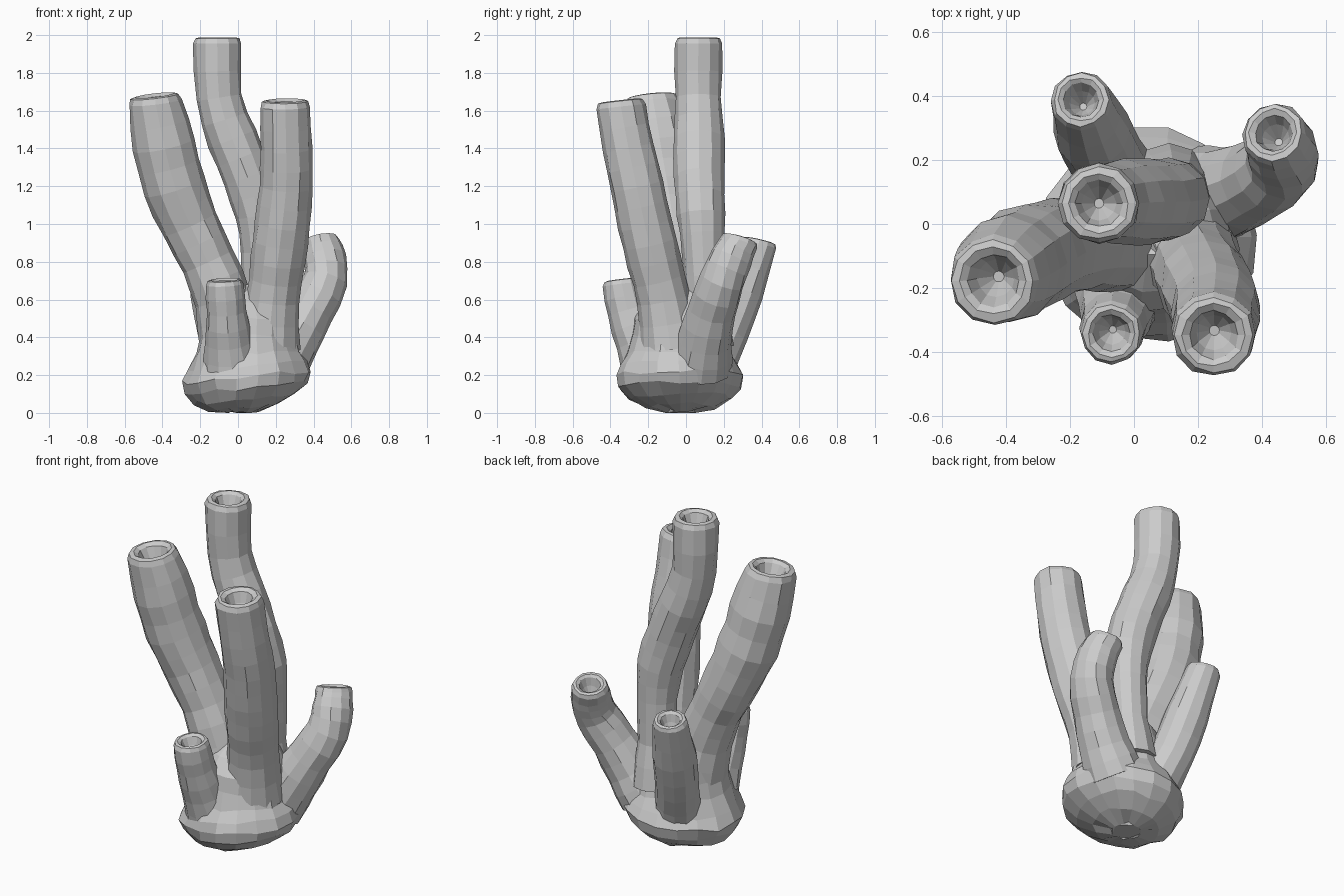
import bpy, bmesh, math, random
from mathutils import Vector
from mathutils.geometry import interpolate_bezier

if "Cube" in bpy.data.objects:
    bpy.data.objects.remove(bpy.data.objects["Cube"])

random.seed(4)
SIDES = 12


def loft(name, rings):
    """Closed mesh from a list of rings; the first and last rings are capped."""
    bm = bmesh.new()
    loops = [[bm.verts.new(p) for p in ring] for ring in rings]
    n = len(rings[0])
    for a, b in zip(loops, loops[1:]):
        for i in range(n):
            j = (i + 1) % n
            bm.faces.new((a[i], a[j], b[j], b[i]))
    bm.faces.new(loops[0][::-1])
    bm.faces.new(loops[-1])
    bmesh.ops.recalc_face_normals(bm, faces=bm.faces)
    me = bpy.data.meshes.new(name)
    bm.to_mesh(me)
    bm.free()
    ob = bpy.data.objects.new(name, me)
    bpy.context.collection.objects.link(ob)
    return ob


def ring(c, t, r, jitter=0.0):
    u = Vector((0, 1, 0)).cross(t).normalized()
    v = t.cross(u)
    pts = []
    for i in range(SIDES):
        a = 2 * math.pi * i / SIDES
        k = r * (1 + random.uniform(-jitter, jitter))
        pts.append(c + u * k * math.cos(a) + v * k * math.sin(a))
    return pts


def tube(name, path):
    """Tube along (x, y, z, radius) points, with a rounded rim and funnel mouth."""
    pts = [Vector(p[:3]) for p in path]
    rad = [p[3] for p in path]
    last = len(pts) - 1
    tan = [(pts[min(i + 1, last)] - pts[max(i - 1, 0)]) / 2 for i in range(last + 1)]
    tan[0] *= 2
    tan[-1] *= 2
    cs, rs = [], []
    for i in range(last):
        seg = interpolate_bezier(pts[i], pts[i] + tan[i] / 3,
                                 pts[i + 1] - tan[i + 1] / 3, pts[i + 1], 3)
        for k in range(2):
            cs.append(seg[k])
            rs.append((rad[i] + (rad[i + 1] - rad[i]) * k / 2) * random.uniform(0.985, 1.025))
    cs.append(pts[-1])
    rs.append(rad[-1])
    rings = []
    for i in range(len(cs)):
        t = (cs[min(i + 1, len(cs) - 1)] - cs[max(i - 1, 0)]).normalized()
        if i == len(cs) - 1:
            t = (t + Vector((0, 0, 0.6))).normalized()   # mouths sit nearly level
        rings.append(ring(cs[i], t, rs[i], 0.03))
    r = rad[-1]
    for up, k in ((0.22, 0.9), (0.26, 0.74), (0.15, 0.58), (-0.3, 0.42), (-0.8, 0.12)):
        rings.append(ring(pts[-1] + t * up * r, t, r * k, 0.04))
    return loft(name, rings)


# Rounded base lump: (z, radius, x centre, y centre)
profile = [(0.005, 0.08, 0.03, -0.03), (0.03, 0.18, 0.03, -0.03), (0.075, 0.27, 0.035, -0.03),
           (0.13, 0.32, 0.045, -0.035), (0.19, 0.335, 0.05, -0.035), (0.25, 0.31, 0.05, -0.04),
           (0.32, 0.275, 0.055, -0.04), (0.41, 0.25, 0.055, -0.04), (0.50, 0.235, 0.06, -0.035),
           (0.59, 0.19, 0.06, -0.02), (0.67, 0.10, 0.06, 0.0)]
base_rings = []
for z, r, cx, cy in profile:
    pts = []
    for i in range(18):
        a = 2 * math.pi * i / 18
        k = r * (1 + random.uniform(-0.035, 0.035))
        x, y = cx + k * math.cos(a), cy + k * math.sin(a)
        tilt = 0.1 * (x - 0.02) if z < 0.3 else 0
        pts.append(Vector((x, y, max(0, z + tilt + random.uniform(-0.012, 0.012)))))
    base_rings.append(pts)
base = loft("coral_sponge", base_rings)

# Tubes: (x, y, z, radius) along each centre line
tubes = {
    "tall_tube": [(0.11, 0.11, 0.35, 0.14), (0.12, 0.10, 0.6, 0.105), (0.125, 0.09, 0.85, 0.107),
                  (0.11, 0.08, 1.05, 0.125), (0.05, 0.07, 1.25, 0.132), (-0.03, 0.07, 1.45, 0.13),
                  (-0.10, 0.065, 1.67, 0.122), (-0.11, 0.065, 1.955, 0.127)],
    "left_tube": [(-0.03, -0.05, 0.35, 0.18), (-0.08, -0.06, 0.6, 0.15), (-0.16, -0.065, 0.8, 0.145),
                  (-0.255, -0.075, 1.0, 0.157), (-0.335, -0.105, 1.2, 0.165),
                  (-0.392, -0.14, 1.42, 0.163), (-0.437, -0.175, 1.645, 0.142)],
    "right_tube": [(0.16, -0.08, 0.35, 0.17), (0.185, -0.12, 0.6, 0.137), (0.21, -0.17, 0.8, 0.142),
                   (0.235, -0.215, 1.0, 0.145), (0.255, -0.26, 1.2, 0.142),
                   (0.255, -0.305, 1.4, 0.137), (0.25, -0.345, 1.62, 0.133)],
    "front_stub": [(-0.03, -0.18, 0.22, 0.16), (-0.05, -0.25, 0.38, 0.125),
                   (-0.06, -0.31, 0.54, 0.105), (-0.07, -0.34, 0.68, 0.1)],
    "side_stub": [(0.20, 0.08, 0.24, 0.16), (0.29, 0.10, 0.38, 0.145), (0.38, 0.135, 0.54, 0.128),
                  (0.462, 0.19, 0.70, 0.12), (0.46, 0.24, 0.82, 0.11), (0.44, 0.28, 0.90, 0.102)],
    "back_stub": [(-0.03, 0.12, 0.22, 0.13), (-0.09, 0.21, 0.42, 0.12),
                  (-0.13, 0.29, 0.64, 0.118), (-0.165, 0.385, 0.89, 0.095)],
}

# Fuse all tubes into the base
parts = [tube(n, p) for n, p in tubes.items()]
for ob in parts:
    m = base.modifiers.new(ob.name, "BOOLEAN")
    m.operation, m.solver, m.object = "UNION", "EXACT", ob
deps = bpy.context.evaluated_depsgraph_get()
fused = bpy.data.meshes.new_from_object(base.evaluated_get(deps))
base.modifiers.clear()
base.data = fused
for ob in parts:
    bpy.data.objects.remove(ob)
